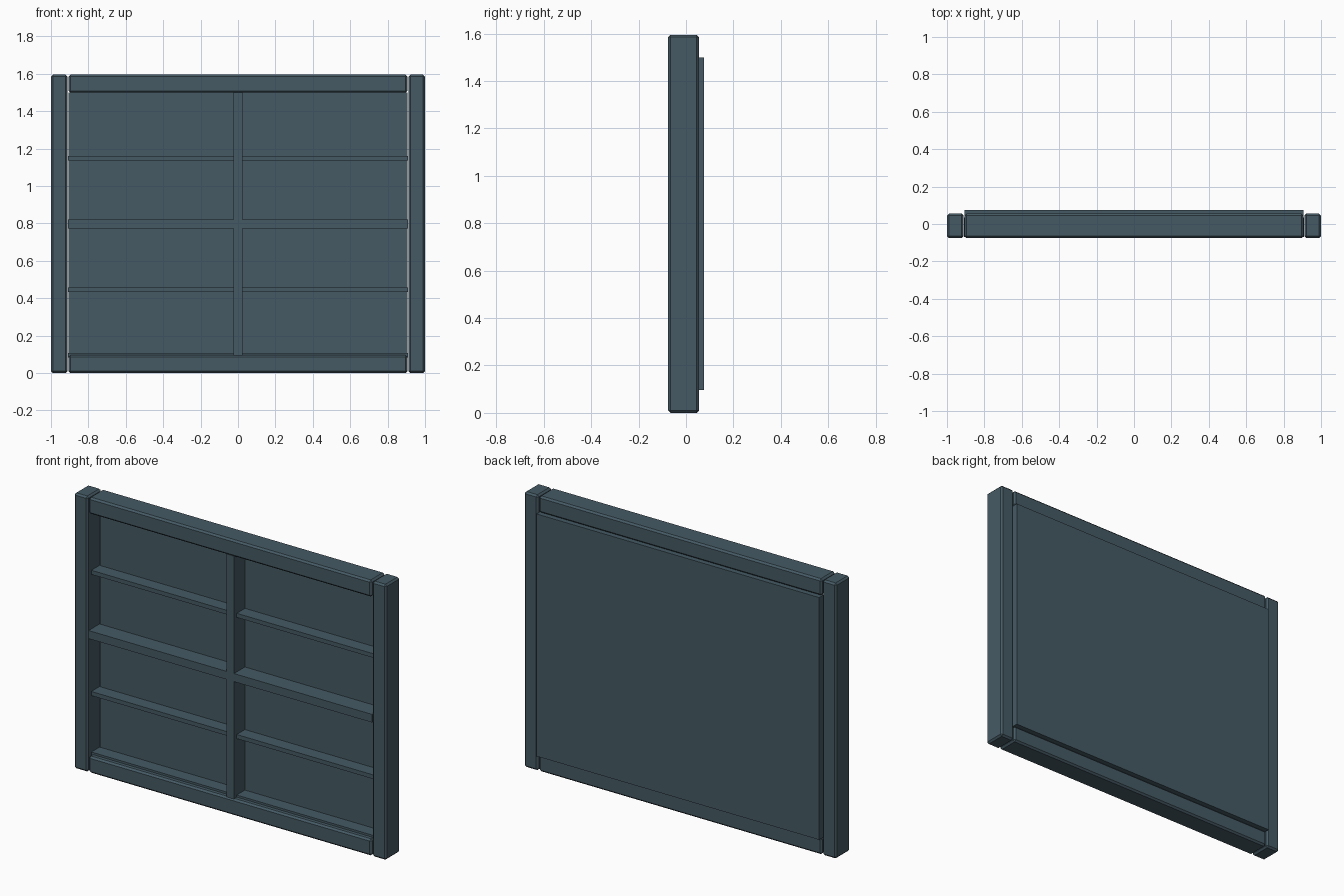
import bpy

if "Cube" in bpy.data.objects:
    bpy.data.objects.remove(bpy.data.objects["Cube"])

mat = bpy.data.materials.new("slate_blue_grey")
mat.diffuse_color = (0.06, 0.102, 0.127, 1)
mat.use_nodes = True
mat.node_tree.nodes["Principled BSDF"].inputs["Base Color"].default_value = mat.diffuse_color

H = 1.595          # overall height
MID = H / 2
FRONT, BACK = -0.075, 0.055


def box(name, x, y, z, chamfer=0):
    """Box from (min, max) pairs on each axis, optionally chamfered."""
    lo, hi = zip(x, y, z)
    bpy.ops.mesh.primitive_cube_add(size=1, location=[(a + b) / 2 for a, b in zip(lo, hi)])
    ob = bpy.context.object
    ob.name = name
    ob.scale = [b - a for a, b in zip(lo, hi)]
    bpy.ops.object.transform_apply(location=False, rotation=False, scale=True)
    if chamfer:
        mod = ob.modifiers.new("chamfer", 'BEVEL')
        mod.width = chamfer
        mod.segments = 1
    ob.data.materials.append(mat)
    return ob


# Chamfered outer frame
box("left_stile", (-1, -0.911), (FRONT, BACK), (0, H), 0.01)
box("right_stile", (0.911, 1), (FRONT, BACK), (0, H), 0.01)
box("bottom_rail", (-0.906, 0.906), (FRONT, BACK), (0, 0.096), 0.01)
box("top_rail", (-0.906, 0.906), (FRONT, BACK), (H - 0.096, H), 0.01)

# Back panel
box("back_panel", (-0.906, 0.906), (0.03, 0.075), (0.096, H - 0.096))

# Deep central cross
box("centre_mullion", (-0.0235, 0.0235), (-0.07, 0.035), (0.094, H - 0.094))
box("middle_bar", (-0.908, 0.908), (-0.07, 0.035), (MID - 0.0235, MID + 0.0235))

# Thin, shallower battens
for i, z in enumerate((0.096, MID - 0.351, MID + 0.351)):
    box(f"thin_batten_{i + 1}", (-0.908, 0.908), (-0.045, 0.035), (z - 0.012, z + 0.012))
